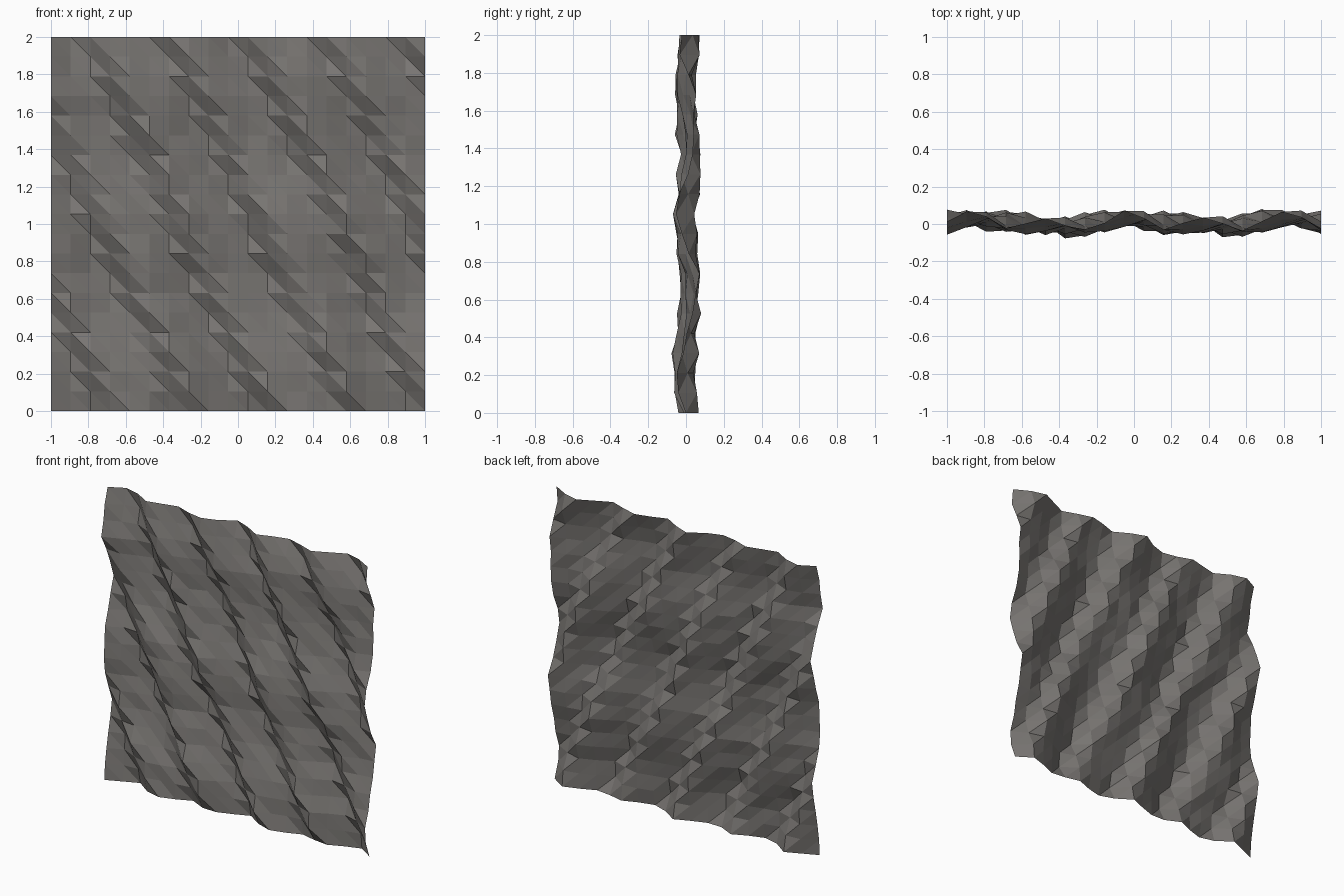
import bpy, bmesh, math, random

if "Cube" in bpy.data.objects:
    bpy.data.objects.remove(bpy.data.objects["Cube"])

random.seed(4)
N = 19            # cells per side
SIZE = 2.0


def ridge(x, z):
    """Slanted saw-tooth ridges: slow rise, quick drop."""
    p = ((x + z / 2.15 - 0.08) / 0.425) % 1.0
    return 1 - 2 * p / 0.3 if p < 0.3 else -1 + 2 * (p - 0.3) / 0.7


def depth(x, z):
    """Ridges plus broad swells and a little roughness, kept to the panel depth."""
    y = 0.052 * ridge(x, z) + 0.006
    y += 0.018 * math.cos(2 * math.pi * x / 0.82)
    y -= 0.016 * math.cos(2 * math.pi * (z - 0.2) / 0.78)
    y += random.uniform(-0.01, 0.01)
    return max(-0.077, min(0.08, y))


# Rock sheet: square grid displaced in depth only
bm = bmesh.new()
grid = []
for j in range(N + 1):
    z = SIZE * j / N
    row = []
    for i in range(N + 1):
        x = -1 + SIZE * i / N
        row.append(bm.verts.new((x, depth(x, z), z)))
    grid.append(row)

# Two triangles per cell, split from upper left to lower right
for j in range(N):
    for i in range(N):
        a, b = grid[j][i], grid[j][i + 1]
        c, d = grid[j + 1][i + 1], grid[j + 1][i]
        bm.faces.new((a, b, d))
        bm.faces.new((b, c, d))

mesh = bpy.data.meshes.new("rock_wall")
bm.to_mesh(mesh)
bm.free()
wall = bpy.data.objects.new("rock_wall", mesh)
bpy.context.collection.objects.link(wall)

# Warm grey stone
stone = bpy.data.materials.new("stone")
stone.diffuse_color = (0.19, 0.18, 0.17, 1)
stone.use_nodes = True
stone.node_tree.nodes["Principled BSDF"].inputs["Base Color"].default_value = stone.diffuse_color
mesh.materials.append(stone)
